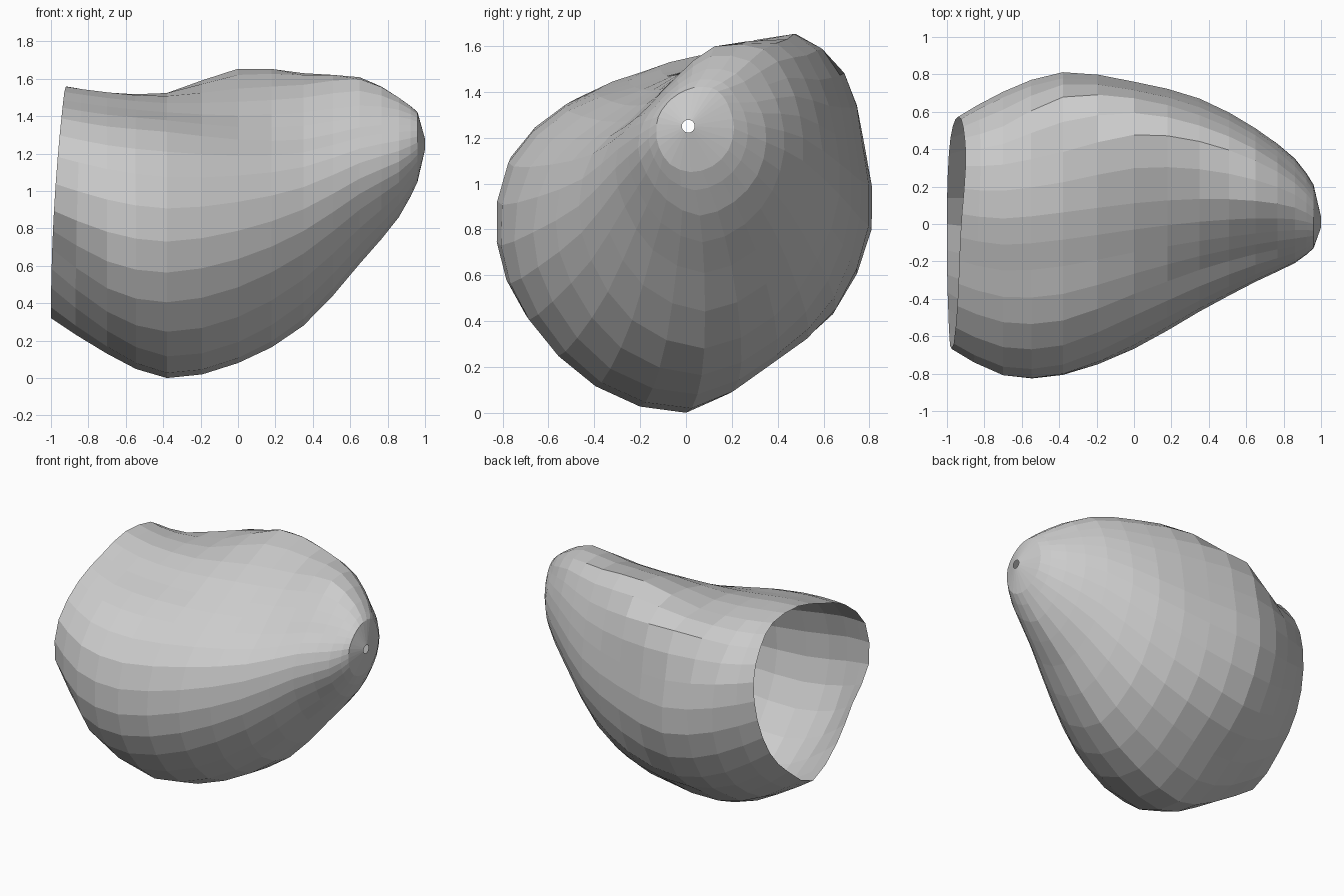
import bpy, bmesh, math
from mathutils import Vector

if "Cube" in bpy.data.objects:
    bpy.data.objects.remove(bpy.data.objects["Cube"])

# Polar cross-sections along x: (x, centre y, centre z, radii at ANGLES; 0 = +y, 90 = +z)
ANGLES = [0, 25, 45, 62, 85, 110, 135, 160, 185, 210, 240, 270, 300, 330]
SECTIONS = [
    (-1.00, 0.00, 0.95, [.56, .62, .65, .66, .61, .57, .62, .68, .65, .52, .54, .63, .54, .53]),
    (-0.70, -.03, 0.85, [.73, .78, .78, .74, .68, .64, .70, .78, .78, .74, .69, .72, .67, .68]),
    (-0.38, 0.00, 0.80, [.81, .86, .96, .82, .71, .66, .73, .80, .81, .79, .79, .80, .69, .74]),
    (0.00, 0.05, 0.85, [.71, .76, .88, .91, .70, .59, .60, .68, .72, .73, .76, .77, .69, .69]),
    (0.35, 0.08, 0.95, [.59, .63, .71, .77, .62, .50, .46, .52, .55, .57, .63, .67, .61, .57]),
    (0.65, 0.08, 1.10, [.43, .46, .51, .55, .50, .38, .34, .37, .39, .40, .45, .49, .45, .42]),
    (0.86, 0.06, 1.18, [.29, .30, .31, .34, .32, .27, .25, .26, .27, .27, .29, .32, .30, .29]),
    (0.96, 0.02, 1.24, [.19, .19, .20, .20, .18, .16, .15, .15, .15, .16, .18, .19, .19, .19]),
]


def spline(a, b, c, d, t):
    return 0.5 * (2 * b + (c - a) * t + (2 * a - 5 * b + 4 * c - d) * t * t
                  + (3 * b - a - 3 * c + d) * t ** 3)


def ring(x, cy, cz, radii):
    return [Vector((x, cy + r * math.cos(math.radians(a)), cz + r * math.sin(math.radians(a))))
            for a, r in zip(ANGLES, radii)]


def refine_ring(pts, steps=2):
    n = len(pts)
    return [spline(pts[i - 1], pts[i], pts[(i + 1) % n], pts[(i + 2) % n], k / steps)
            for i in range(n) for k in range(steps)]


rings = [refine_ring(ring(*s)) for s in SECTIONS]

# Slanted, curved rim of the open end
for p in rings[0]:
    t = max(0, (p.z - 0.32) / 1.24)
    p.x += 0.075 * t * t + 0.09 * max(p.y, 0) * t

# Extra rings between the sections
rows = []
last = len(rings) - 1
for i in range(last):
    quad = [rings[max(i - 1, 0)], rings[i], rings[i + 1], rings[min(i + 2, last)]]
    for k in range(2):
        rows.append([spline(*p, k / 2) for p in zip(*quad)])
rows.append(rings[last])

# Small hole at the tip
rows.append(refine_ring(ring(1.0, 0.01, 1.25, [0.028] * len(ANGLES))))

# Skin of the shell
bm = bmesh.new()
grid = [[bm.verts.new(p) for p in row] for row in rows]
n = len(grid[0])
for a, b in zip(grid, grid[1:]):
    for j in range(n):
        k = (j + 1) % n
        bm.faces.new((a[j], a[k], b[k], b[j]))
bmesh.ops.recalc_face_normals(bm, faces=bm.faces)

# Rest on the floor
low = min(v.co.z for v in bm.verts)
for v in bm.verts:
    v.co.z -= low

mesh = bpy.data.meshes.new("hollow_shell")
bm.to_mesh(mesh)
bm.free()
bpy.context.collection.objects.link(bpy.data.objects.new("hollow_shell", mesh))
